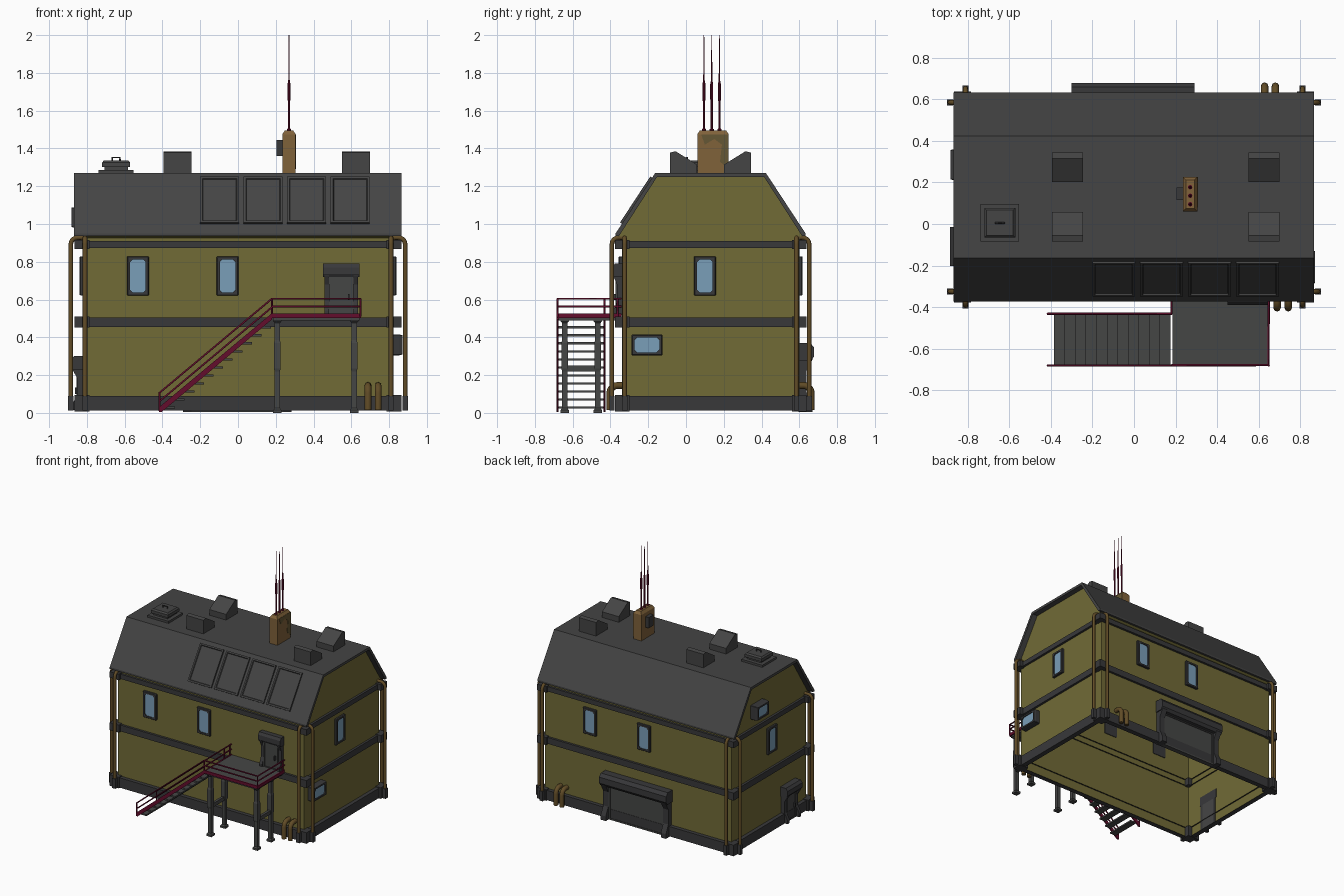
import bpy, bmesh, math
from mathutils import Matrix, Vector

if "Cube" in bpy.data.objects:
    bpy.data.objects.remove(bpy.data.objects["Cube"])

def mat(name, r, g, b):
    m = bpy.data.materials.new(name)
    m.diffuse_color = (r, g, b, 1)
    m.use_nodes = True
    m.node_tree.nodes["Principled BSDF"].inputs["Base Color"].default_value = m.diffuse_color
    return m

OLIVE = mat("olive wall", .165, .145, .037)
ROOF = mat("roof grey", .058, .058, .058)
TRIM = mat("trim grey", .040, .040, .042)
STEEL = mat("steel grey", .060, .061, .060)
GLASS = mat("window blue", .195, .342, .479)
RED = mat("dark red", .125, .004, .025)
PIPE = mat("pipe brown", .120, .072, .020)
BROWN = mat("chimney brown", .216, .122, .042)
CAMO = mat("camouflage olive", .130, .095, .035)
CY, HX, HY = .13, .82, .47        # house centre and half sizes

def add(name, verts, faces, mats, ids=None, M=None):
    me = bpy.data.meshes.new(name)
    me.from_pydata([tuple(v) for v in verts], [], faces)
    for m in mats:
        me.materials.append(m)
    if ids:
        for p, i in zip(me.polygons, ids):
            p.material_index = i
    bm = bmesh.new()
    bm.from_mesh(me)
    bmesh.ops.recalc_face_normals(bm, faces=bm.faces)
    bm.to_mesh(me)
    bm.free()
    ob = bpy.data.objects.new(name, me)
    bpy.context.collection.objects.link(ob)
    if M:
        ob.matrix_world = M
    return ob

def loft(name, rings, m, end=None, M=None, caps=(True, True)):
    """Skin equal-length rings; the last cap may have its own colour."""
    n = len(rings[0])
    verts = [v for r in rings for v in r]
    faces = [(k*n+i, k*n+(i+1) % n, (k+1)*n+(i+1) % n, (k+1)*n+i)
             for k in range(len(rings)-1) for i in range(n)]
    ids = [0]*len(faces)
    if caps[0]:
        faces.append(tuple(range(n))); ids.append(0)
    if caps[1]:
        faces.append(tuple(range(len(verts)-n, len(verts)))); ids.append(1 if end else 0)
    return add(name, verts, faces, [m] + ([end] if end else []), ids, M)

def prism(name, pts, axis, a, b, m, M=None):
    put = {'x': lambda p, t: (t, p[0], p[1]), 'y': lambda p, t: (p[0], t, p[1])}[axis]
    return loft(name, [[put(p, t) for p in pts] for t in (a, b)], m, M=M)

def rect(x0, x1, y0, y1, z):
    return [(x0, y0, z), (x1, y0, z), (x1, y1, z), (x0, y1, z)]

def box(name, x0, x1, y0, y1, z0, z1, m, M=None):
    return loft(name, [rect(x0, x1, y0, y1, z0), rect(x0, x1, y0, y1, z1)], m, M=M)

def tube(name, pts, r, m, res=2):
    c = bpy.data.curves.new(name, 'CURVE')
    c.dimensions, c.bevel_depth, c.bevel_resolution, c.use_fill_caps = '3D', r, res, True
    s = c.splines.new('POLY')
    s.points.add(len(pts)-1)
    for p, q in zip(s.points, pts):
        p.co = (*q, 1)
    tmp = bpy.data.objects.new(name + "_path", c)
    bpy.context.collection.objects.link(tmp)
    me = bpy.data.meshes.new_from_object(tmp.evaluated_get(bpy.context.evaluated_depsgraph_get()))
    bpy.data.objects.remove(tmp)
    me.materials.clear()
    me.materials.append(m)
    ob = bpy.data.objects.new(name, me)
    bpy.context.collection.objects.link(ob)
    return ob

def elbow(base, inward, z0, z1, r, reach):
    """Path rising from z0, bending through a quarter circle toward the wall."""
    b, d = Vector(base), Vector(inward)
    pts = [(b.x, b.y, z0)]
    for i in range(6):
        a = i*math.pi/10
        p = b + d*(r - r*math.cos(a))
        pts.append((p.x, p.y, z1 - r + r*math.sin(a)))
    p = b + d*reach
    return pts + [(p.x, p.y, z1)]

def side(s, u, z):
    """Local frame on a wall: x along the wall, -y outward."""
    loc, ang = {'front': ((u, CY-HY, z), 0), 'right': ((HX, u, z), 90),
                'back': ((u, CY+HY, z), 180), 'left': ((-HX, u, z), -90)}[s]
    return Matrix.Translation(loc) @ Matrix.Rotation(math.radians(ang), 4, 'Z')

# walls, open underneath
half = [(HY, .012), (HY, .925), (.487, .937), (.284, 1.256)]
prof = [(CY-a, z) for a, z in half] + [(CY+a, z) for a, z in reversed(half)]
walls = prism("walls", prof, 'x', -HX, HX, OLIVE)
bm = bmesh.new()
bm.from_mesh(walls.data)
bm.faces.ensure_lookup_table()
bmesh.ops.delete(bm, geom=[min(bm.faces, key=lambda f: f.calc_center_median().z)], context='FACES_ONLY')
bm.to_mesh(walls.data)
bm.free()

# roof shell
out = [(.503, .936), (.503, .95), (.293, 1.27)]
inn = [(.283, 1.25), (.485, .936)]
prism("roof", [(CY-a, z) for a, z in out] + [(CY+a, z) for a, z in out[::-1]]
      + [(CY+a, z) for a, z in inn[::-1]] + [(CY-a, z) for a, z in inn], 'x', -.868, .865, ROOF)

# horizontal bands with corner blocks
for nm, z0, z1, o in (("base", .012, .09, .03), ("middle", .455, .505, .018), ("top", .872, .91, .018)):
    r = [rect(-HX-p, HX+p, CY-HY-p, CY+HY+p, z) for p, z in ((-.01, z0), (o, z0), (o, z1), (-.01, z1))]
    loft(nm + "_band", r, TRIM, caps=(False, False))
    for sx in (-1, 1):
        for sy in (-1, 1):
            x, y = sorted((sx*.785, sx*.866)), sorted((CY+sy*.43, CY+sy*.507))
            box(nm + "_corner", *x, *y, z0-.004, z1+.006, TRIM)

# corner pipes
for sx in (-1, 1):
    for sy in (-1, 1):
        for b, d in (((sx*.885, CY+sy*.455, 0), (-sx, 0, 0)), ((sx*.81, CY+sy*.522, 0), (0, -sy, 0))):
            tube("corner_pipe", elbow(b, d, .02, .928, .035, .07), .012, PIPE)
            box("pipe_foot", b[0]-.014, b[0]+.014, b[1]-.014, b[1]+.014, .012, .09, TRIM)

# short pipe pairs by the ground
for xs, sy in (((.688, .742), -1), ((.628, .68), 1)):
    for x in xs:
        tube("ground_pipe", elbow((x, CY+sy*.533, 0), (0, -sy, 0), .014, .145, .04, .07), .018, PIPE)

# windows: frame lofted into a recessed pane
def octa(w, h, c, y):
    w, h = w/2, h/2
    return [(-w+c, y, -h), (w-c, y, -h), (w, y, -h+c), (w, y, h-c),
            (w-c, y, h), (-w+c, y, h), (-w, y, h-c), (-w, y, -h+c)]

def window(s, u, z, w, h, d):
    t = .032
    loft("window_" + s, [octa(w, h, .003, .005), octa(w, h, .003, -d*.7), octa(w-.008, h-.008, .003, -d),
         octa(w-t, h-t, .014, -d), octa(w-t, h-t, .014, -d+.008)], TRIM, GLASS, side(s, u, z))

for s, u in (('front', -.53), ('front', -.055), ('back', -.055), ('back', .43), ('right', .10), ('left', .10)):
    if s == 'back':
        u = {-.055: -.055, .43: .42}[u]
    window(s, u, .725, .115, .208, .018)
window('right', -.207, .36, .163, .11, .05)
window('left', .285, 1.035, .15, .11, .062)

# doors: shaped jambs, hood and panel
def door(nm, s, u, z, w, h, d, j):
    M = side(s, u, z)
    jp = [(.005, 0), (-d*.9, 0), (-d*.9, h*.1), (-d*.5, h*.28), (-d*.5, h*.6), (-d*.9, h*.76),
          (-d*.9, h*.9), (.005, h*.9)]
    for k in (-1, 1):
        a, b = sorted((k*(w/2-.008), k*(w/2-.008-j)))
        prism(nm + "_jamb", jp, 'x', a, b, TRIM, M)
    hp = [(.005, h*.74), (-d*.8, h*.74), (-d, h*.8), (-d, h*.93), (-d*.75, h), (.005, h)]
    prism(nm + "_hood", hp, 'x', -w/2, w/2, TRIM, M)
    pw, ph = w/2-j-.008, h*.75
    fr = lambda i, y: [(-pw+i, y, i), (pw-i, y, i), (pw-i, y, ph-i), (-pw+i, y, ph-i)]
    loft(nm + "_panel", [fr(0, .005), fr(0, -.034), fr(.012, -.034), fr(.012, -.028)], STEEL, M=M)
    if w < .3:
        box(nm + "_handle", pw-.03, pw-.02, -.044, -.028, h*.3, h*.42, TRIM, M)

door("front_door", 'front', .547, .515, .195, .275, .05, .025)
door("side_door", 'left', -.108, .015, .187, .285, .065, .025)
door("garage_door", 'back', -.005, .006, .59, .365, .078, .045)

# sloped roof panels
ang = math.atan2(.32, .21)
for i in range(4):
    M = Matrix.Translation((-.0975+i*.2305, -.2575, 1.122)) @ Matrix.Rotation(ang, 4, 'X')
    q = lambda e, z: rect(-.103+e, .103-e, -.146+e, .146-e, z)
    loft("roof_panel", [q(0, -.004), q(0, .014), q(.012, .014), q(.016, .007)], ROOF, M=M)

# wedge vents, high side outward
for x in (-.32, .625):
    for sy in (-1, 1):
        wp = [(CY+sy*a, z) for a, z in ((.072, 1.262), (.072, 1.315), (.185, 1.385), (.215, 1.378), (.215, 1.262))]
        prism("roof_vent", wp, 'x', x-.074, x+.074, ROOF)

# roof hatch with handle
h = lambda e, z: rect(-.738+e, -.553-e, -.083+e, .095-e, z)
loft("roof_hatch", [h(0, 1.262), h(0, 1.287), h(.03, 1.287), h(.03, 1.302), h(.018, 1.302),
                    h(.018, 1.325), h(.028, 1.336)], ROOF)
tube("hatch_handle", [(-.665, .005, 1.33), (-.665, .005, 1.352), (-.625, .005, 1.352), (-.625, .005, 1.33)], .005, TRIM, 1)

# chimney, side box and antennas
c = lambda e, z: rect(.235+e, .305-e, .06+e, .226-e, z)
loft("chimney", [c(0, 1.262), c(0, 1.475), c(.014, 1.496)], BROWN)
prism("chimney_patch", [(.10, 1.42), (.15, 1.45), (.19, 1.42), (.18, 1.33), (.225, 1.29), (.225, 1.475), (.08, 1.475)],
      'x', .304, .307, CAMO)
box("chimney_box", .205, .24, .115, .175, 1.36, 1.445, TRIM)
for y in (.095, .136, .177):
    prof = [(.011, 1.48), (.011, 1.502), (.006, 1.505), (.006, 1.65), (.008, 1.66), (.008, 1.74), (.004, 1.76), (.0015, 2.0)]
    loft("antenna", [[(.27+r*math.cos(k*math.pi/4), y+r*math.sin(k*math.pi/4), z) for k in range(8)]
                     for r, z in prof], RED)

# platform with red edge
X0, X1, Y0, YS, Y1 = .18, .648, -.68, -.432, -.342
box("platform_floor", X0+.006, X1-.006, Y0+.006, Y1, .49, .522, STEEL)
box("platform_edge_front", X0, X1, Y0-.003, Y0+.006, .502, .526, RED)
box("platform_edge_right", X1-.006, X1+.003, Y0, Y1, .502, .526, RED)
box("platform_edge_left", X0-.003, X0+.006, YS, Y1, .502, .526, RED)
for x in (.208, .615):
    for y in (-.642, -.467):
        w = [(.022, 0), (.022, .015), (.014, .025), (.014, .22), (.018, .235), (.018, .37), (.014, .385), (.014, .475), (.022, .485), (.022, .495)]
        loft("platform_leg", [rect(x-a, x+a, y-a, y+a, z) for a, z in w], STEEL)
    box("leg_brace", x-.01, x+.01, -.642, -.467, .22, .25, STEEL)

# platform rails
R = .0055
for z in (.564, .604):
    tube("rail", [(X0, Y0, z), (X1, Y0, z), (X1, Y1, z)], R, RED, 1)
    tube("rail_left", [(X0, YS, z), (X0, Y1, z)], R, RED, 1)
for x, y in ((X0, Y0), (X1, Y0), (X1, Y1-.02), (X0, YS), (X0, Y1-.02)):
    tube("rail_post", [(x, y, .51), (x, y, .606)], R, RED, 1)

# stairs
for y in (Y0, YS):
    prism("stringer", [(-.418, .004), (-.418, .03), (X0, .528), (X0, .495), (-.405, .004)], 'y', y-.005, y+.005, RED)
    for dz in (.05, .095):
        tube("stair_rail", [(-.415, y, .012+dz), (X0, y, .51+dz)], R, RED, 1)
    tube("stair_post", [(-.415, y, .01), (-.415, y, .11)], R, RED, 1)
for i in range(11):
    x = -.385+i*.0508
    z = .03+i*.0425
    box("stair_tread", x, x+.052, Y0+.004, YS-.004, z-.008, z+.004, STEEL)
